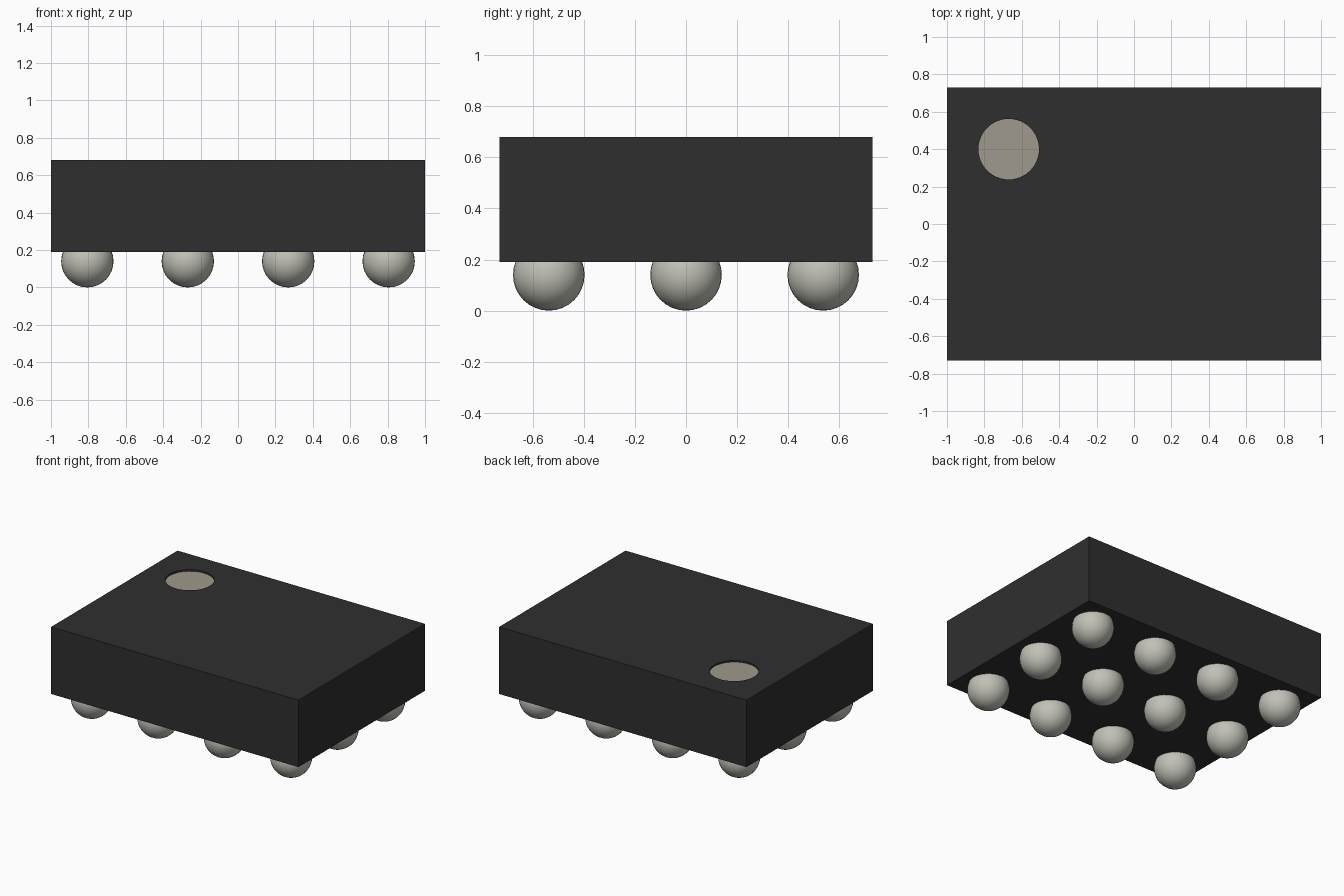
import bpy

cube = bpy.data.objects.get("Cube")
if cube:
    bpy.data.objects.remove(cube, do_unlink=True)


def material(name, color):
    mat = bpy.data.materials.new(name)
    mat.use_nodes = True
    mat.diffuse_color = (*color, 1)
    mat.node_tree.nodes["Principled BSDF"].inputs["Base Color"].default_value = (*color, 1)
    return mat


black = material("black_plastic", (0.028, 0.028, 0.028))
silver = material("solder_silver", (0.53, 0.53, 0.47))
beige = material("marker_beige", (0.35, 0.32, 0.265))


def finish(name, mat):
    obj = bpy.context.object
    obj.name = name
    obj.data.materials.append(mat)
    return obj


BOTTOM, TOP = 0.19, 0.68
MARK_X, MARK_Y, MARK_R = -0.67, 0.40, 0.162
RECESS = 0.015
PITCH, BALL_R = 0.537, 0.14

# Package body
bpy.ops.mesh.primitive_cube_add(size=1, location=(0, 0, (BOTTOM + TOP) / 2))
body = finish("package_body", black)
body.scale = (2, 1.46, TOP - BOTTOM)
bpy.ops.object.transform_apply(location=False, rotation=False, scale=True)

# Shallow round recess in the top corner
bpy.ops.mesh.primitive_cylinder_add(vertices=48, radius=MARK_R, depth=2 * RECESS,
                                    location=(MARK_X, MARK_Y, TOP))
cutter = finish("recess_cutter", black)
cutter.hide_render = True
cutter.hide_set(True)
cut = body.modifiers.new("marker_recess", "BOOLEAN")
cut.operation = "DIFFERENCE"
cut.solver = "EXACT"
cut.object = cutter

# Marker disc on the recess floor
bpy.ops.mesh.primitive_cylinder_add(vertices=48, radius=MARK_R, depth=0.004,
                                    location=(MARK_X, MARK_Y, TOP - RECESS + 0.001))
finish("corner_marker", beige)

# Grid of solder balls, partly sunk into the underside
for row in range(3):
    for col in range(4):
        bpy.ops.mesh.primitive_uv_sphere_add(
            segments=32, ring_count=16, radius=BALL_R,
            location=((col - 1.5) * PITCH, (row - 1) * PITCH, BALL_R))
        bpy.ops.object.shade_smooth()
        finish(f"solder_ball_{row + 1}_{col + 1}", silver)
